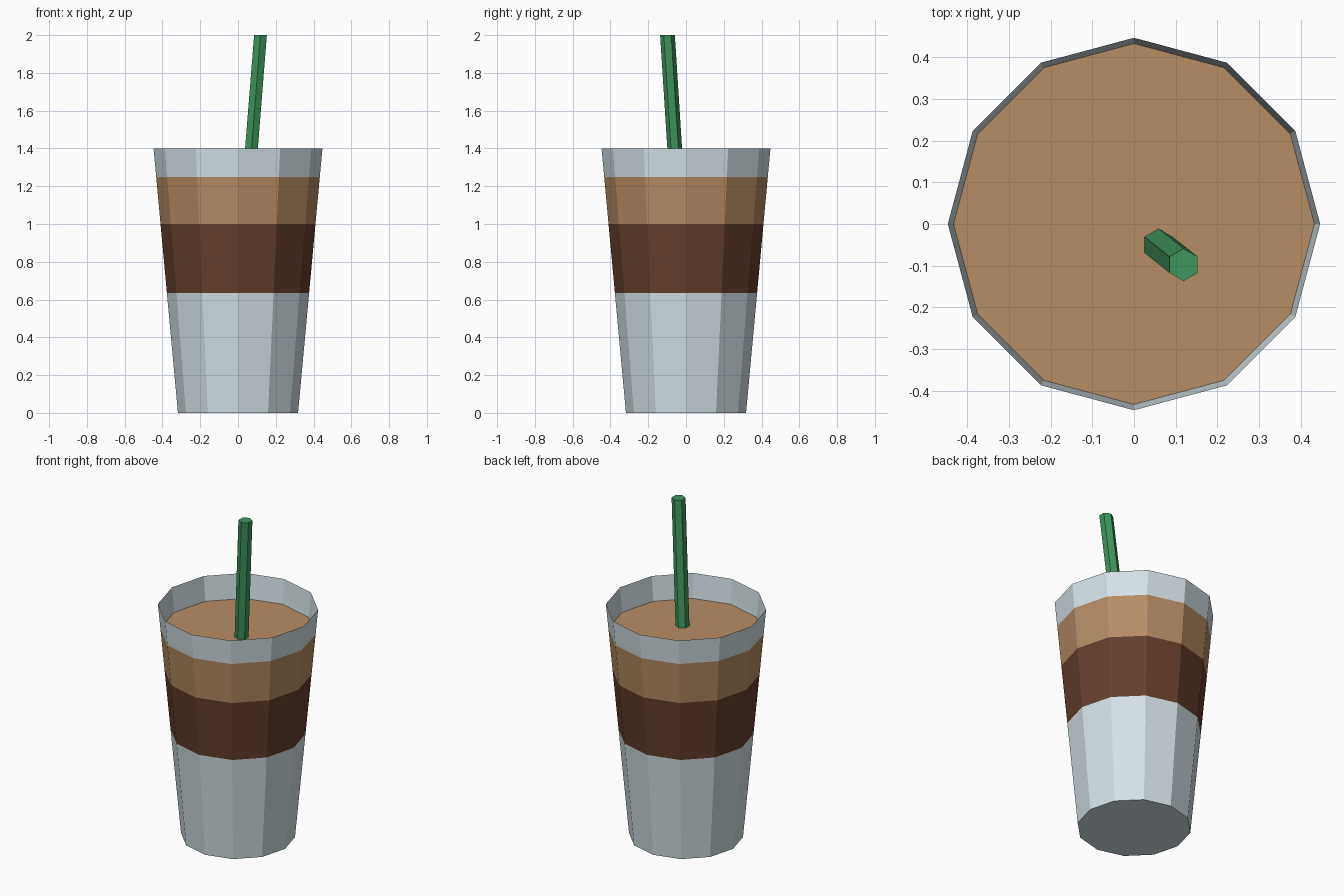
import bpy, bmesh, math
from mathutils import Vector

if "Cube" in bpy.data.objects:
    bpy.data.objects.remove(bpy.data.objects["Cube"])


def material(name, rgb):
    m = bpy.data.materials.new(name)
    m.diffuse_color = (*rgb, 1)
    m.use_nodes = True
    m.node_tree.nodes["Principled BSDF"].inputs["Base Color"].default_value = m.diffuse_color
    return m


def tube(name, sides, start, lower, upper, mat, cap_bottom=False, cap_top=False):
    """Straight tube between two level rings, each given as (centre, radius)."""
    bm = bmesh.new()
    rings = []
    for centre, radius in (lower, upper):
        ring = []
        for i in range(sides):
            a = start + 2 * math.pi * i / sides
            ring.append(bm.verts.new(Vector(centre) + radius * Vector((math.cos(a), math.sin(a), 0))))
        rings.append(ring)
    lo, hi = rings
    for i in range(sides):
        j = (i + 1) % sides
        bm.faces.new((lo[i], lo[j], hi[j], hi[i]))
    if cap_bottom:
        bm.faces.new(lo[::-1])
    if cap_top:
        bm.faces.new(hi)
    mesh = bpy.data.meshes.new(name)
    bm.to_mesh(mesh)
    bm.free()
    mesh.materials.append(mat)
    obj = bpy.data.objects.new(name, mesh)
    bpy.context.collection.objects.link(obj)
    return obj


def cup_ring(z):
    return (0, 0, z), 0.318 + (0.447 - 0.318) * z / 1.4


clear = material("clear_cup", (0.66, 0.76, 0.80))
dark = material("dark_coffee", (0.13, 0.05, 0.028))
tan = material("milky_coffee", (0.47, 0.27, 0.13))
green = material("green_straw", (0.05, 0.30, 0.11))

# Tapering cup in stacked bands; the milky band carries the drink surface
bands = [
    ("cup_base", 0, 0.635, clear, True, False),
    ("dark_layer", 0.635, 1.0, dark, False, False),
    ("milky_layer", 1.0, 1.25, tan, False, True),
    ("cup_rim", 1.25, 1.4, clear, False, False),
]
for name, z0, z1, mat, bottom, top in bands:
    tube(name, 12, 0, cup_ring(z0), cup_ring(z1), mat, bottom, top)

# Leaning six-sided straw
tube("straw", 6, math.pi / 6, ((0.059, -0.05, 1.245), 0.039), ((0.119, -0.098, 2.0), 0.039),
     green, True, True)
